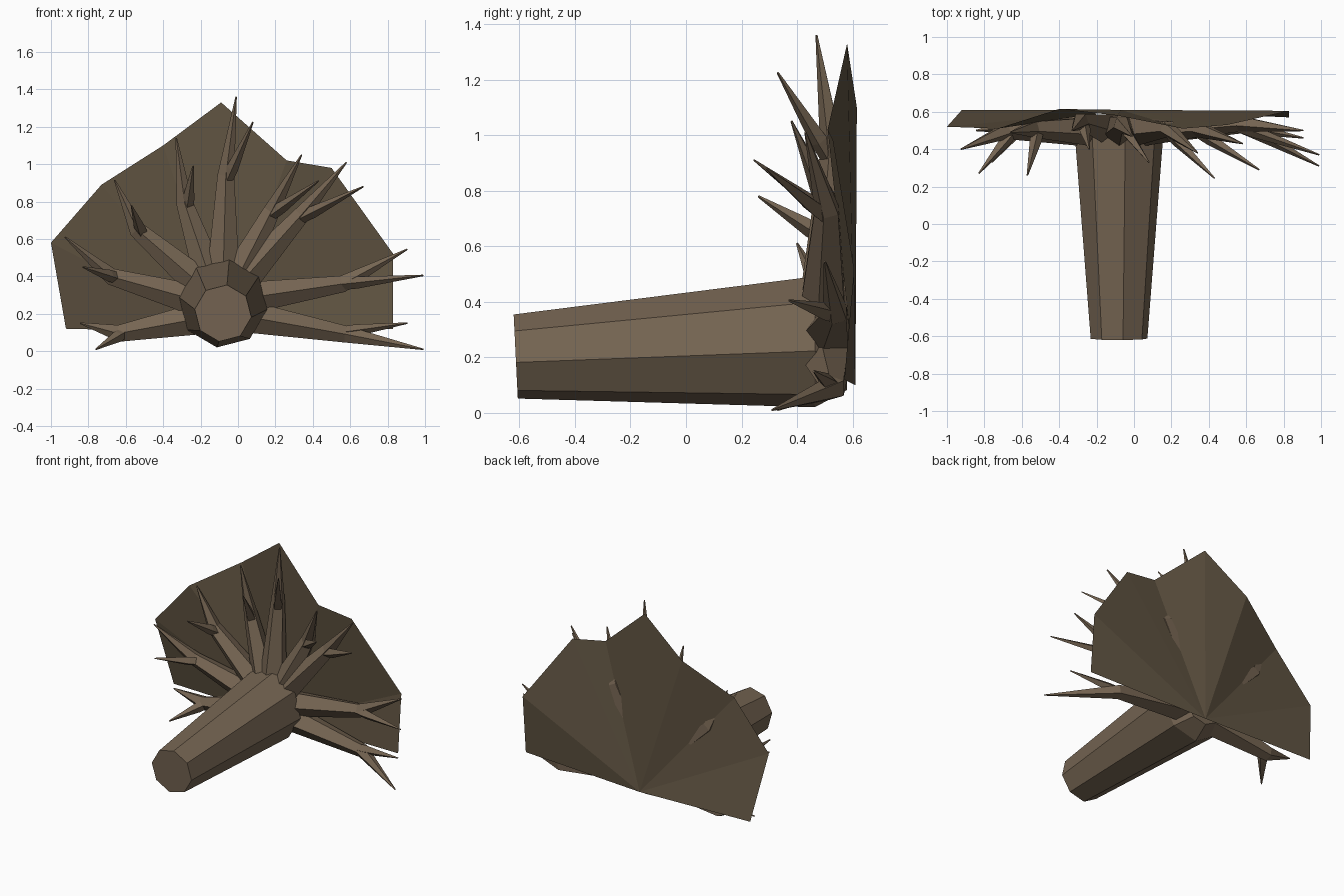
import bpy, bmesh, math
from mathutils import Vector

if "Cube" in bpy.data.objects:
    bpy.data.objects.remove(bpy.data.objects["Cube"])


def material(name, rgb):
    m = bpy.data.materials.new(name)
    m.diffuse_color = (*rgb, 1)
    m.use_nodes = True
    m.node_tree.nodes["Principled BSDF"].inputs["Base Color"].default_value = m.diffuse_color
    return m


BARK = material("bark", (0.18, 0.13, 0.085))
SOIL = material("soil", (0.12, 0.09, 0.055))


def finish(bm, name, mat):
    me = bpy.data.meshes.new(name)
    bm.to_mesh(me)
    bm.free()
    me.materials.append(mat)
    ob = bpy.data.objects.new(name, me)
    bpy.context.collection.objects.link(ob)
    return ob


def limb(bm, path, radii, sides, turn=0.0):
    """Faceted tapering tube along a path, capped at both ends."""
    pts = [Vector(p) for p in path]
    rings = []
    for i, (p, r) in enumerate(zip(pts, radii)):
        d = (pts[min(i + 1, len(pts) - 1)] - pts[max(i - 1, 0)]).normalized()
        side = Vector((0, 0, 1)) if abs(d.y) > 0.8 else Vector((0, -1, 0))
        v = (side - d * side.dot(d)).normalized()
        u = v.cross(d)
        ring = []
        for k in range(sides):
            a = math.radians(turn) + math.tau * k / sides
            ring.append(bm.verts.new(p + r * (math.cos(a) * u + math.sin(a) * v)))
        rings.append(ring)
    for a, b in zip(rings, rings[1:]):
        for k in range(sides):
            n = (k + 1) % sides
            bm.faces.new((a[k], a[n], b[n], b[k]))
    bm.faces.new(rings[0])
    bm.faces.new(rings[-1])
    bmesh.ops.recalc_face_normals(bm, faces=bm.faces)


# Fallen trunk: octagonal, flaring towards the root plate
bm = bmesh.new()
limb(bm, [(-0.08, -0.613, 0.203), (-0.08, 0.465, 0.256), (-0.075, 0.575, 0.195)],
     [0.153, 0.238, 0.13], 8, 8)
# keep the hub behind the roots upright so it stays in front of the plate
bm.verts.ensure_lookup_table()
for v in bm.verts[-8:]:
    v.co.y = 0.58
finish(bm, "trunk", BARK)

# Root plate: creased sheet of soil fanning out behind the roots
rim = [(-0.92, 0.61, 0.12), (-1.0, 0.52, 0.58), (-0.73, 0.51, 0.89),
       (-0.40, 0.615, 1.10), (-0.09, 0.58, 1.33), (0.26, 0.51, 1.02),
       (0.50, 0.53, 0.98), (0.83, 0.605, 0.52), (0.83, 0.57, 0.12)]
bm = bmesh.new()
hub = bm.verts.new((-0.07, 0.61, 0.10))
edge = [bm.verts.new(p) for p in rim]
for a, b in zip(edge, edge[1:]):
    bm.faces.new((hub, b, a))
finish(bm, "root_plate", SOIL)

# Forked roots: base, knee, main tip, side tip
roots = [
    ((0.02, 0.51, 0.19), (0.58, 0.53, 0.09), (0.99, 0.31, 0.01), (0.905, 0.46, 0.15)),
    ((0.02, 0.51, 0.28), (0.56, 0.54, 0.36), (0.905, 0.50, 0.545), (0.99, 0.37, 0.405)),
    ((0.00, 0.50, 0.35), (0.34, 0.51, 0.73), (0.58, 0.43, 1.01), (0.67, 0.29, 0.88)),
    ((-0.02, 0.50, 0.36), (0.18, 0.51, 0.75), (0.34, 0.38, 1.05), (0.43, 0.245, 0.91)),
    ((-0.08, 0.50, 0.40), (-0.065, 0.53, 0.94), (-0.01, 0.47, 1.36), (0.08, 0.33, 1.225)),
    ((-0.14, 0.51, 0.36), (-0.285, 0.55, 0.79), (-0.33, 0.50, 1.14), (-0.24, 0.40, 0.99)),
    ((-0.17, 0.50, 0.33), (-0.54, 0.51, 0.65), (-0.66, 0.49, 0.915), (-0.57, 0.26, 0.78)),
    ((-0.18, 0.50, 0.26), (-0.68, 0.50, 0.40), (-0.925, 0.40, 0.61), (-0.83, 0.27, 0.45)),
    ((-0.18, 0.50, 0.18), (-0.64, 0.53, 0.095), (-0.845, 0.50, 0.15), (-0.76, 0.33, 0.01)),
]
for i, (base, knee, tip, fork) in enumerate(roots, 1):
    bm = bmesh.new()
    limb(bm, [base, knee, tip], [0.092, 0.047, 0.004], 5, 18)
    start = Vector(knee).lerp(Vector(base), 0.08)
    limb(bm, [start, Vector(start).lerp(Vector(fork), 0.25), fork],
         [0.03, 0.032, 0.004], 4)
    finish(bm, f"root_{i}", BARK)
